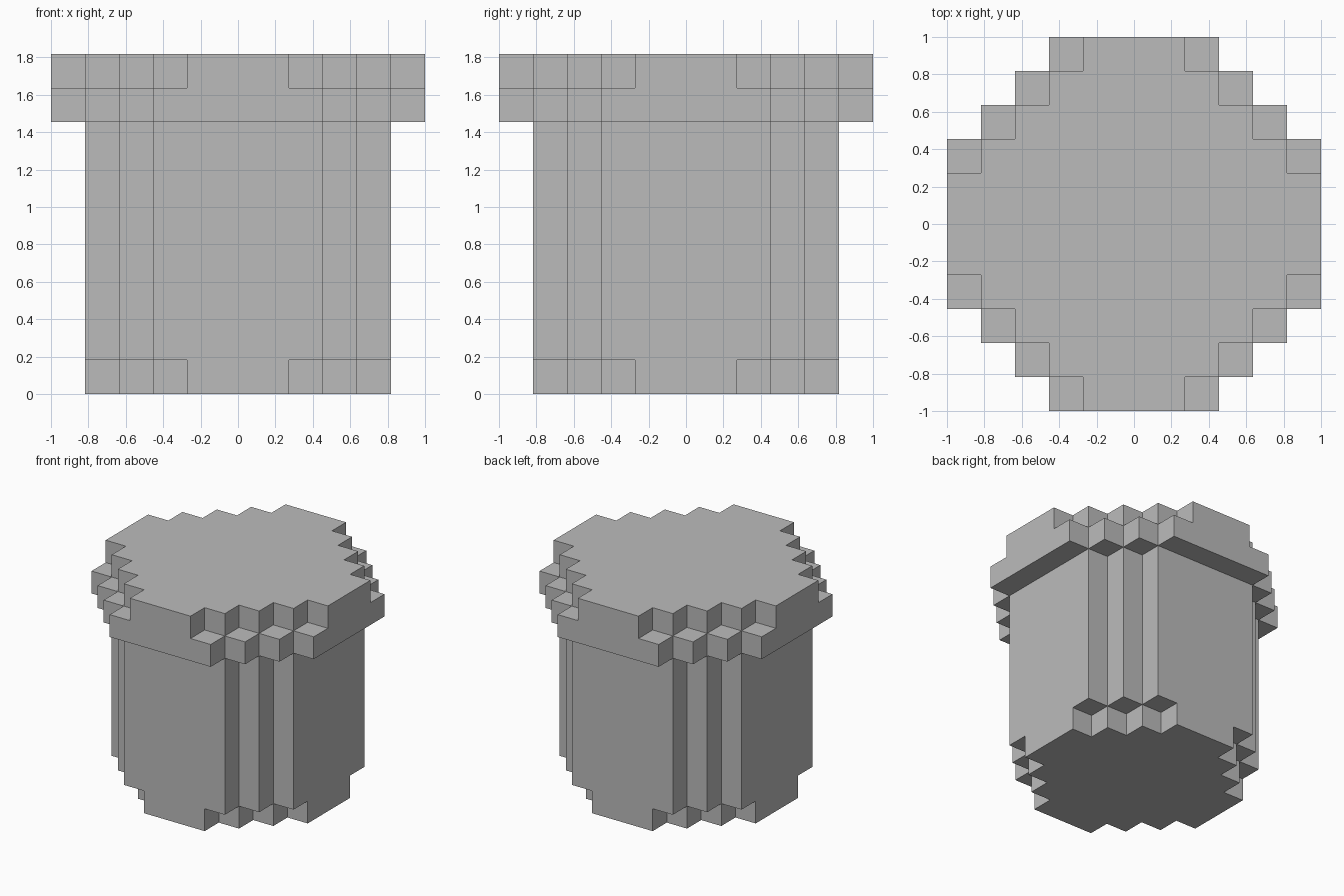
import bpy
import bmesh
from mathutils import Matrix, Vector

cube = bpy.data.objects.get("Cube")
if cube:
    bpy.data.objects.remove(cube, do_unlink=True)

U = 2 / 11  # size of one block

grey = bpy.data.materials.new("plain grey")
grey.use_nodes = True
colour = (0.5, 0.5, 0.5, 1)
grey.diffuse_color = colour
grey.node_tree.nodes["Principled BSDF"].inputs["Base Color"].default_value = colour


def stepped_outline(radius, flat):
    """Blocky circle: flat sides of half-width `flat`, joined by one-block stairs."""
    corner = [Vector((radius, flat, 0))]
    for k in range(int(radius - flat)):
        corner.append(Vector((radius - k - 1, flat + k, 0)))
        corner.append(Vector((radius - k - 1, flat + k + 1, 0)))
    points = []
    for quarter in range(4):
        turn = Matrix.Rotation(quarter * 1.5707963268, 3, "Z")
        points += [turn @ p for p in corner]
    return points


def add_layer(name, radius, flat, bottom, top):
    """Extrude a stepped outline between two block heights."""
    bm = bmesh.new()
    verts = [bm.verts.new((p.x * U, p.y * U, bottom * U))
             for p in stepped_outline(radius, flat)]
    face = bm.faces.new(verts)
    lifted = bmesh.ops.extrude_face_region(bm, geom=[face], use_keep_orig=True)
    moved = [v for v in lifted["geom"] if isinstance(v, bmesh.types.BMVert)]
    bmesh.ops.translate(bm, verts=moved, vec=(0, 0, (top - bottom) * U))
    bmesh.ops.recalc_face_normals(bm, faces=bm.faces)
    mesh = bpy.data.meshes.new(name)
    bm.to_mesh(mesh)
    bm.free()
    mesh.materials.append(grey)
    obj = bpy.data.objects.new(name, mesh)
    bpy.context.collection.objects.link(obj)


# Pot body with an inset foot, and an overhanging rim with a trimmed top
add_layer("foot", 4.5, 1.5, 0, 1)
add_layer("body", 4.5, 2.5, 1, 8)
add_layer("rim", 5.5, 2.5, 8, 9)
add_layer("rim_top", 5.5, 1.5, 9, 10)
